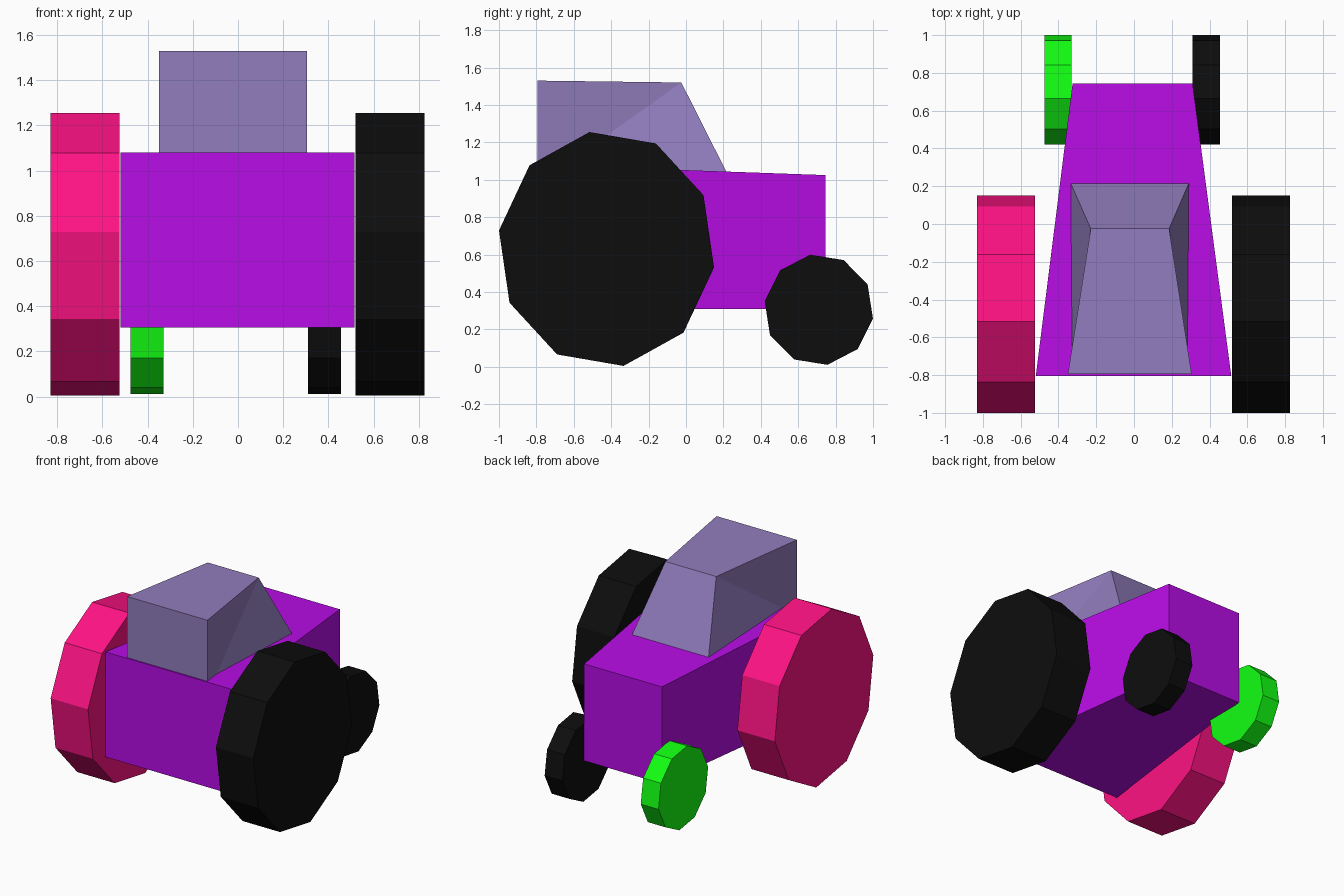
import bpy, bmesh
from math import sin, cos, radians

if "Cube" in bpy.data.objects:
    bpy.data.objects.remove(bpy.data.objects["Cube"])


def paint(name, color):
    mat = bpy.data.materials.new(name)
    mat.diffuse_color = (*color, 1)
    mat.use_nodes = True
    mat.node_tree.nodes["Principled BSDF"].inputs["Base Color"].default_value = mat.diffuse_color
    return mat


PURPLE = paint("purple", (0.48, 0.004, 0.79))
LILAC = paint("lilac", (0.285, 0.205, 0.51))
PINK = paint("pink", (1.0, 0.006, 0.23))
GREEN = paint("green", (0.006, 1.0, 0.006))
BLACK = paint("black", (0.004, 0.004, 0.004))


def loft(name, ring_a, ring_b, mat, split=()):
    """Flat-faced solid between two rings; split lists sides cut from b[i] to a[i+1]."""
    bm = bmesh.new()
    a = [bm.verts.new(p) for p in ring_a]
    b = [bm.verts.new(p) for p in ring_b]
    bm.faces.new(a)
    bm.faces.new(b)
    n = len(a)
    for i in range(n):
        j = (i + 1) % n
        if i in split:
            near, far = split[i]
            if near == "b":      # diagonal b[i] - a[j]
                bm.faces.new((a[i], a[j], b[i]))
                bm.faces.new((a[j], b[j], b[i]))
            else:                # diagonal a[i] - b[j]
                bm.faces.new((a[i], a[j], b[j]))
                bm.faces.new((a[i], b[j], b[i]))
        else:
            bm.faces.new((a[i], a[j], b[j], b[i]))
    bmesh.ops.recalc_face_normals(bm, faces=bm.faces)
    me = bpy.data.meshes.new(name)
    bm.to_mesh(me)
    bm.free()
    me.materials.append(mat)
    ob = bpy.data.objects.new(name, me)
    bpy.context.collection.objects.link(ob)
    return ob


def wheel(name, x0, x1, y, z, ry, rz, mat):
    """Ten-sided wheel, slightly oval and turned by nine degrees."""
    angles = [radians(36 * k - 9) for k in range(10)]
    rings = [[(x, y + ry * sin(t), z + rz * cos(t)) for t in angles] for x in (x0, x1)]
    return loft(name, *rings, mat)


# Tapered body with a gently sloping top
loft("body",
     [(-0.52, -0.805, 0.305), (0.515, -0.805, 0.305), (0.31, 0.745, 0.31), (-0.325, 0.745, 0.31)],
     [(-0.52, -0.805, 1.08), (0.515, -0.805, 1.08), (0.31, 0.745, 1.025), (-0.325, 0.745, 1.025)],
     PURPLE)

# Cab sunk into the body, its warped sides folded from roof front to floor back
loft("cab",
     [(-0.35, -0.793, 0.975), (0.305, -0.793, 0.975), (0.305, 0.25, 0.975), (-0.35, 0.25, 0.975)],
     [(-0.35, -0.793, 1.53), (0.305, -0.793, 1.53), (0.186, -0.025, 1.52), (-0.229, -0.025, 1.52)],
     LILAC, split={1: ("a", "b"), 3: ("b", "a")})

# Large and small wheels
wheel("large_wheel_left", -0.83, -0.525, -0.425, 0.63, 0.582, 0.633, PINK)
wheel("large_wheel_right", 0.52, 0.825, -0.425, 0.63, 0.582, 0.633, BLACK)
wheel("small_wheel_left", -0.475, -0.33, 0.71, 0.305, 0.293, 0.298, GREEN)
wheel("small_wheel_right", 0.31, 0.455, 0.71, 0.305, 0.293, 0.298, BLACK)
